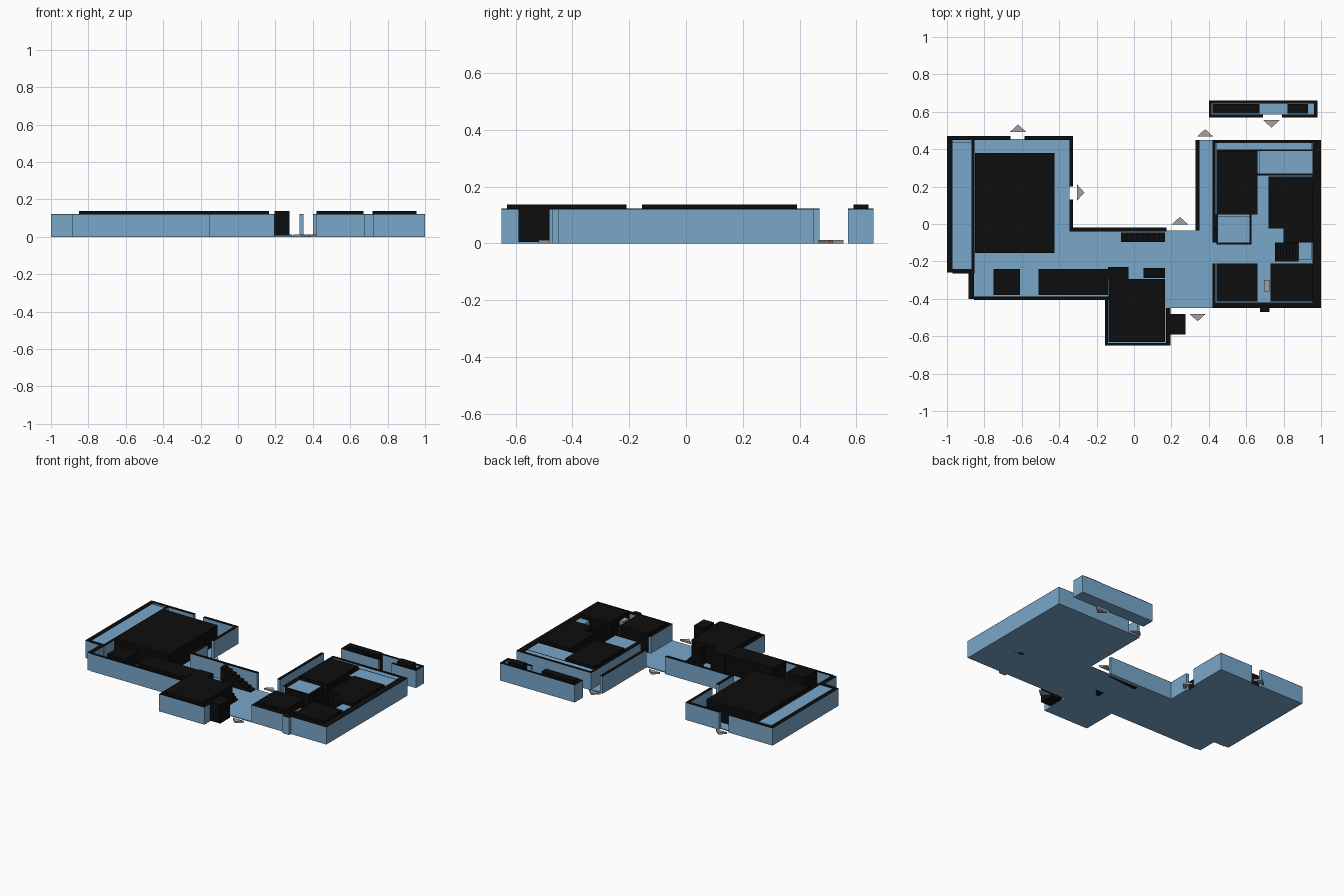
import bpy, bmesh

H = 0.12      # wall height
T = 0.138     # dark room block height
F = 0.006     # floor thickness


def material(name, col):
    m = bpy.data.materials.new(name)
    m.diffuse_color = (*col, 1)
    return m


BLUE = material("blue", (0.19, 0.39, 0.59))
DARK = material("dark", (0.004, 0.004, 0.004))
GREY = material("grey", (0.36, 0.35, 0.35))


def prism(name, pts, z0, z1, mat):
    bm = bmesh.new()
    face = bm.faces.new([bm.verts.new((x, y, z0)) for x, y in pts])
    ext = bmesh.ops.extrude_face_region(bm, geom=[face])
    top = [v for v in ext["geom"] if isinstance(v, bmesh.types.BMVert)]
    bmesh.ops.translate(bm, verts=top, vec=(0, 0, z1 - z0))
    bmesh.ops.recalc_face_normals(bm, faces=bm.faces)
    me = bpy.data.meshes.new(name)
    bm.to_mesh(me)
    bm.free()
    me.materials.append(mat)
    ob = bpy.data.objects.new(name, me)
    bpy.context.collection.objects.link(ob)
    return ob


def box(name, x0, x1, y0, y1, z0, z1, mat):
    return prism(name, [(x0, y0), (x1, y0), (x1, y1), (x0, y1)], z0, z1, mat)


def wall(name, x0, x1, y0, y1):
    box(name, x0, x1, y0, y1, 0, H, BLUE)
    box(name + "_cap", x0, x1, y0, y1, H, H + 0.003, DARK)


def stairs(name, x0, x1, y0, y1, n=8):
    # steps rising towards x0
    d = (x1 - x0) / n
    pts = [(x0, 0), (x1, 0)]
    for i in range(n):
        z = H * (i + 1) / n
        pts += [(x1 - i * d, z), (x1 - (i + 1) * d, z)]
    ob = prism(name, pts, -y1, -y0, DARK)
    for v in ob.data.vertices:
        x, z, y = v.co
        v.co = (x, -y, z)
    ob.data.flip_normals()
    bm = bmesh.new()
    bm.from_mesh(ob.data)
    bmesh.ops.recalc_face_normals(bm, faces=bm.faces)
    bm.to_mesh(ob.data)
    bm.free()


# floors
prism("main_floor", [(-1, 0.455), (-0.345, 0.455), (-0.345, -0.035), (0.35, -0.035),
                     (0.35, 0.45), (1, 0.45), (1, -0.45), (0.19, -0.45), (0.19, -0.65),
                     (-0.155, -0.65), (-0.155, -0.40), (-0.88, -0.40), (-0.88, -0.26),
                     (-1, -0.26)], 0, F, BLUE)
box("annex_floor", 0.40, 0.98, 0.585, 0.66, 0, F, BLUE)

# walls of the left wing, link and right wing
walls = [
    (-1, -0.66, 0.45, 0.47), (-0.585, -0.325, 0.45, 0.47),
    (-1, -0.97, -0.26, 0.45), (-0.87, -0.853, -0.24, 0.45),
    (-0.97, -0.853, -0.265, -0.24), (-0.885, -0.855, -0.40, -0.265),
    (-0.855, -0.135, -0.405, -0.388),
    (-0.345, -0.325, 0.20, 0.45), (-0.345, -0.325, -0.02, 0.13),
    (-0.345, 0.175, -0.04, -0.02),
    (-0.155, -0.138, -0.65, -0.405), (-0.138, 0.175, -0.65, -0.635),
    (0.172, 0.195, -0.65, -0.45),
    (0.33, 0.35, -0.035, 0.45), (0.42, 0.437, 0.05, 0.45),
    (0.42, 0.45, -0.10, 0.05), (0.42, 0.437, -0.45, -0.21),
    (0.437, 1, 0.432, 0.45), (0.437, 0.96, -0.45, -0.42),
    (0.955, 1, -0.45, 0.432), (0.675, 0.725, -0.47, -0.45),
    (0.40, 0.98, 0.645, 0.66), (0.40, 0.69, 0.57, 0.585),
    (0.79, 0.98, 0.57, 0.585), (0.40, 0.415, 0.585, 0.645),
    (0.962, 0.98, 0.585, 0.645),
]
for i, w in enumerate(walls):
    wall(f"wall_{i}", *w)

# dark room blocks
rooms = [
    (-0.85, -0.425, -0.155, 0.38), (-0.75, -0.61, -0.38, -0.24),
    (-0.51, -0.14, -0.38, -0.24), (-0.135, 0.165, -0.63, -0.295),
    (-0.14, -0.03, -0.295, -0.23), (0.195, 0.275, -0.59, -0.48),
    (0.44, 0.66, 0.05, 0.39), (0.72, 0.955, -0.025, 0.255),
    (0.80, 0.955, -0.10, -0.025), (0.44, 0.66, -0.415, -0.21),
    (0.73, 0.955, -0.415, -0.21), (0.42, 0.67, 0.59, 0.642),
    (0.82, 0.93, 0.59, 0.642),
]
for i, r in enumerate(rooms):
    box(f"room_block_{i}", *r, F, T, DARK)

# lower blue room blocks with dark rims
for i, (x0, x1, y0, y1) in enumerate([(0.45, 0.617, -0.10, 0.04), (0.67, 0.955, 0.27, 0.39),
                                      (-0.97, -0.87, -0.24, 0.435), (0.44, 0.95, 0.398, 0.432),
                                      (0.88, 0.95, -0.19, -0.10)]):
    box(f"blue_room_{i}", x0, x1, y0, y1, F, H, BLUE)
box("rim_a", 0.617, 0.627, -0.11, 0.05, F, H, DARK)
box("rim_b", 0.44, 0.617, -0.11, -0.10, F, H, DARK)
box("rim_c", 0.44, 0.955, 0.39, 0.398, F, H, DARK)
box("rim_d", 0.66, 0.955, 0.26, 0.27, F, H, DARK)

# stairs
stairs("stairs_north", -0.07, 0.165, -0.095, -0.045)
stairs("stairs_south", 0.05, 0.165, -0.29, -0.235)
stairs("stairs_east", 0.755, 0.88, -0.20, -0.10)

# door arrows: centre of base, pointing direction
for i, (x, y, dx, dy) in enumerate([(-0.62, 0.492, 0, 1), (-0.305, 0.168, 1, 0),
                                    (0.38, 0.467, 0, 1), (0.735, 0.555, 0, -1),
                                    (0.245, -0.002, 0, 1), (0.34, -0.48, 0, -1)]):
    w, l = 0.044, 0.04
    prism(f"arrow_{i}", [(x - dy * w, y + dx * w), (x + dy * w, y - dx * w),
                         (x + dx * l, y + dy * l)], 0, 0.012, GREY)
box("door_marker", 0.695, 0.725, -0.36, -0.30, F, H, GREY)
